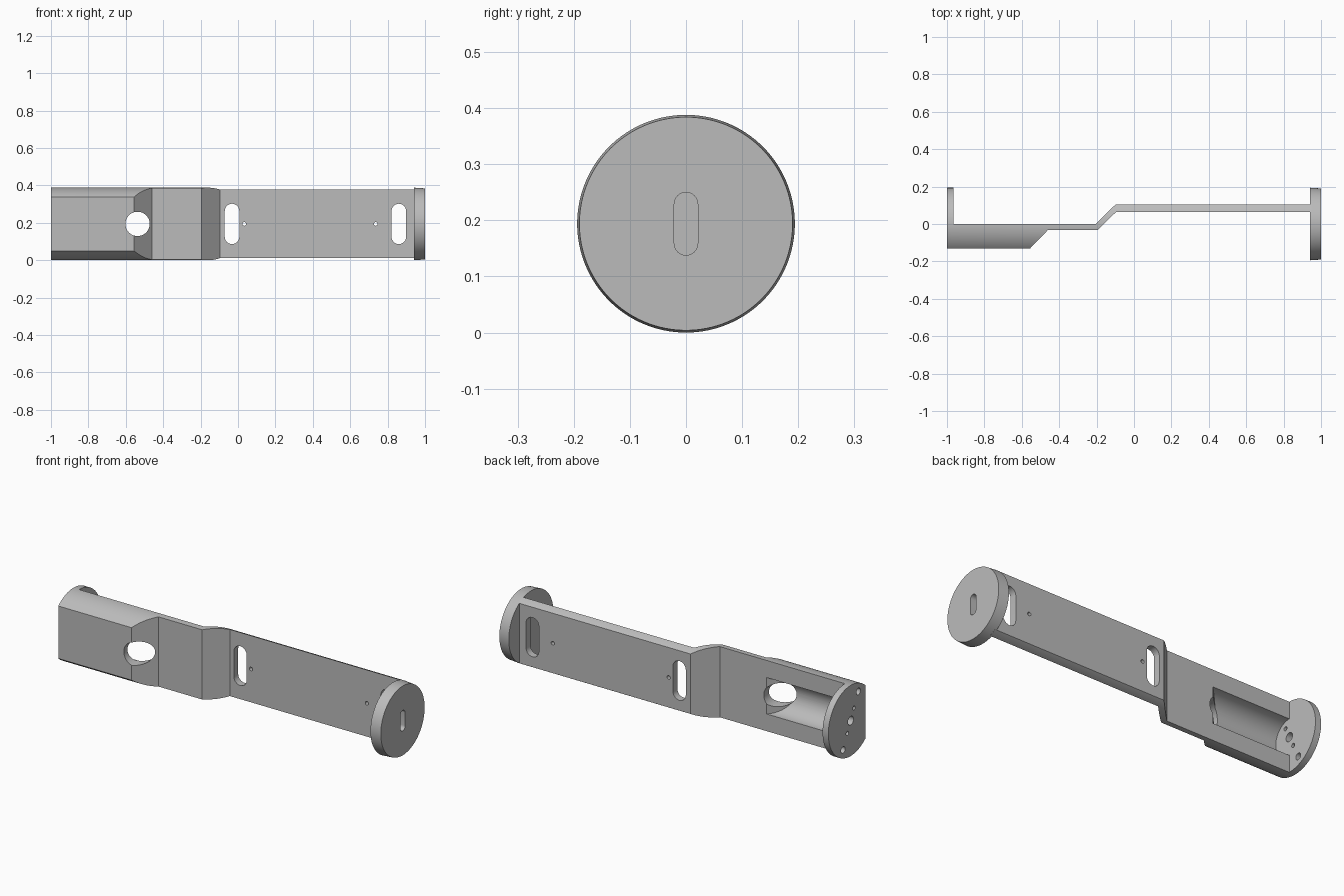
import bpy, bmesh, math
from mathutils import Matrix, Vector

cube = bpy.data.objects.get("Cube")
if cube:
    bpy.data.objects.remove(cube, do_unlink=True)

R = 0.194            # outer radius of the round stock
AXIS = R             # height of its centre line

grey = bpy.data.materials.new("plain grey")
grey.use_nodes = True
grey.diffuse_color = (0.5, 0.5, 0.5, 1)
grey.node_tree.nodes["Principled BSDF"].inputs["Base Color"].default_value = (0.5, 0.5, 0.5, 1)


def finish(name, bm):
    bmesh.ops.recalc_face_normals(bm, faces=bm.faces)
    mesh = bpy.data.meshes.new(name)
    bm.to_mesh(mesh)
    bm.free()
    mesh.materials.append(grey)
    ob = bpy.data.objects.new(name, mesh)
    bpy.context.collection.objects.link(ob)
    return ob


def rod(name, start, end, r1, r2=None, y=0, z=AXIS, sides=32):
    """Cylinder or cone running along x."""
    bm = bmesh.new()
    m = Matrix.Translation(((start + end) / 2, y, z)) @ Matrix.Rotation(math.pi / 2, 4, 'Y')
    bmesh.ops.create_cone(bm, cap_ends=True, segments=sides, radius1=r1,
                          radius2=r1 if r2 is None else r2, depth=end - start, matrix=m)
    return finish(name, bm)


def prism(name, points, vector):
    """Extrude a closed outline along a vector."""
    bm = bmesh.new()
    face = bm.faces.new([bm.verts.new(p) for p in points])
    new = bmesh.ops.extrude_face_region(bm, geom=[face])["geom"]
    bmesh.ops.translate(bm, vec=vector, verts=[v for v in new if isinstance(v, bmesh.types.BMVert)])
    return finish(name, bm)


def slot_outline(half_width, half_height, steps=12):
    """Upright slot with round ends, as (across, up) pairs."""
    straight = half_height - half_width
    pts = []
    for side in (0, 1):
        for i in range(steps + 1):
            a = math.pi * (side + i / steps)
            pts.append((half_width * math.cos(a),
                        half_width * math.sin(a) + (straight if side == 0 else -straight)))
    return pts


def ring(radius, count=32):
    return [(radius * math.cos(math.tau * i / count), radius * math.sin(math.tau * i / count))
            for i in range(count)]


def through_plate(outline, x):
    """Cutter passing through the body from front to back."""
    return prism("cutter", [(x + a, -0.3, AXIS + b) for a, b in outline], (0, 0.6, 0))


def combine(target, tool, operation):
    mod = target.modifiers.new("cut", 'BOOLEAN')
    mod.operation = operation
    mod.solver = 'EXACT'
    mod.object = tool
    tool.hide_render = True
    bpy.context.view_layer.objects.active = target
    bpy.ops.object.modifier_apply(modifier=mod.name)
    bpy.data.objects.remove(tool, do_unlink=True)


# Stepped body: plan outline trimmed to the round stock
plan = [(-1, -0.13), (-0.555, -0.13), (-0.46, -0.032), (-0.195, -0.032), (-0.095, 0.065),
        (0.95, 0.065), (0.95, 0.103), (-0.1, 0.103), (-0.205, 0), (-0.965, 0),
        (-0.965, 0.25), (-1, 0.25)]
body = prism("stepped_body", [(x, y, -0.1) for x, y in plan], (0, 0, 0.6))
combine(body, rod("cutter", -1.1, 1.1, R, sides=128), 'INTERSECT')

# Round pocket in the back, its inner end sloped like the front
bm = bmesh.new()
bmesh.ops.create_cone(bm, cap_ends=True, segments=64, radius1=0.1, radius2=0.1, depth=0.765,
                      matrix=Matrix.Translation((-0.5825, 0, AXIS)) @ Matrix.Rotation(math.pi / 2, 4, 'Y'))
cut = bmesh.ops.bisect_plane(bm, geom=bm.verts[:] + bm.edges[:] + bm.faces[:],
                             plane_co=Vector((-0.49, 0, 0)), plane_no=Vector((1, -1, 0)), clear_outer=True)
bmesh.ops.contextual_create(bm, geom=[e for e in cut["geom_cut"] if isinstance(e, bmesh.types.BMEdge)])
combine(body, finish("cutter", bm), 'DIFFERENCE')

# Cable hole, two long slots and two pin holes
combine(body, through_plate(ring(0.065, 48), -0.537), 'DIFFERENCE')
for x in (-0.032, 0.86):
    combine(body, through_plate(slot_outline(0.039, 0.108), x), 'DIFFERENCE')
for x in (0.033, 0.737):
    combine(body, through_plate(ring(0.01, 16), x), 'DIFFERENCE')

# Row of holes across the half-round end cap
for offset, radius in ((-0.15, 0.018), (-0.065, 0.011), (0, 0.024), (0.065, 0.011), (0.15, 0.018)):
    combine(body, rod("cutter", -1.1, -0.93, radius, y=-0.44 * offset, z=AXIS + 0.9 * offset), 'DIFFERENCE')

# Slightly tapered end disc with a blind slot
disc = rod("end_disc", 0.94, 1, R, 0.19, sides=128)
combine(disc, prism("cutter", [(0.96, a, AXIS + b) for a, b in slot_outline(0.021, 0.056)], (0.1, 0, 0)), 'DIFFERENCE')

for ob in (body, disc):
    bpy.ops.object.select_all(action='DESELECT')
    ob.select_set(True)
    bpy.context.view_layer.objects.active = ob
    bpy.ops.object.shade_smooth_by_angle(angle=math.radians(25))
